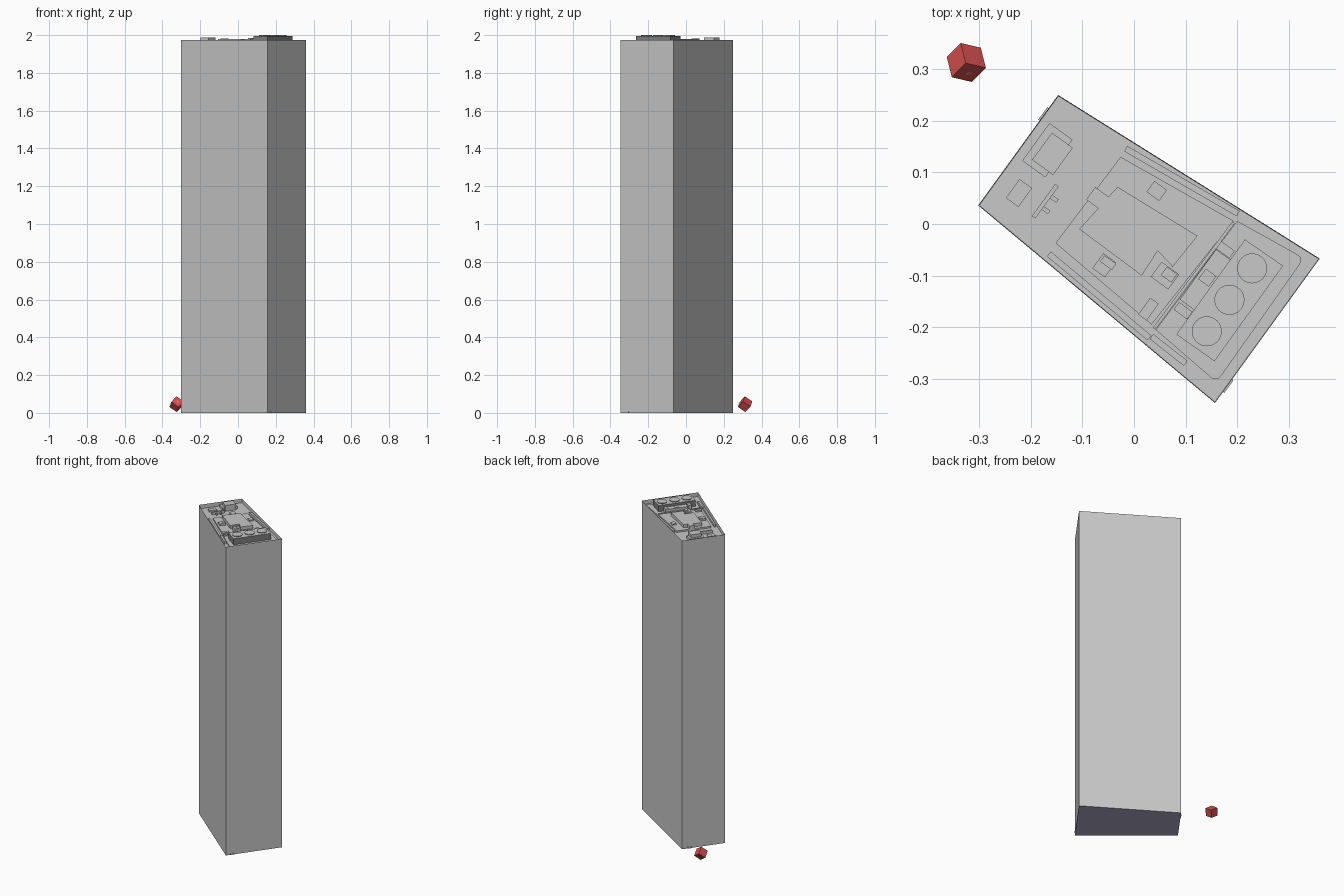
import bpy, bmesh, math
from mathutils import Matrix, Vector

cube = bpy.data.objects.get("Cube")
if cube:
    bpy.data.objects.remove(cube, do_unlink=True)


def material(name, rgb):
    m = bpy.data.materials.new(name)
    m.use_nodes = True
    m.diffuse_color = (*rgb, 1)
    m.node_tree.nodes["Principled BSDF"].inputs["Base Color"].default_value = (*rgb, 1)
    return m


GREY = material("concrete grey", (0.58, 0.58, 0.58))
DARK = material("dark grey", (0.22, 0.22, 0.22))
BASE = material("bluish grey", (0.43, 0.41, 0.58))
RED = material("red", (0.68, 0.08, 0.08))
PALE = material("light red", (0.95, 0.2, 0.2))
DECK, RIM = 1.95, 1.975
TURN = math.radians(54)      # direction of the short walls


def finish(name, bm, mat):
    bmesh.ops.recalc_face_normals(bm, faces=bm.faces)
    me = bpy.data.meshes.new(name)
    bm.to_mesh(me)
    bm.free()
    me.materials.append(mat)
    ob = bpy.data.objects.new(name, me)
    bpy.context.collection.objects.link(ob)
    return ob


def paint(ob, mat, rule):
    """Give mat to the faces whose normal meets the rule."""
    ob.data.materials.append(mat)
    for p in ob.data.polygons:
        if rule(p.normal):
            p.material_index = 1


def prism(name, pts, z0, z1, sink=0):
    """Upright prism; sink lowers an inset top to leave a parapet."""
    bm = bmesh.new()
    base = bm.faces.new([bm.verts.new((x, y, z0)) for x, y in pts])
    ext = bmesh.ops.extrude_face_region(bm, geom=[base], use_keep_orig=True)["geom"]
    top = [g for g in ext if isinstance(g, bmesh.types.BMFace)]
    verts = [g for g in ext if isinstance(g, bmesh.types.BMVert)]
    bmesh.ops.translate(bm, verts=verts, vec=(0, 0, z1 - z0))
    bmesh.ops.recalc_face_normals(bm, faces=bm.faces)
    if sink:
        bmesh.ops.inset_region(bm, faces=top, thickness=0.002)
        bmesh.ops.translate(bm, verts=top[0].verts, vec=(0, 0, -sink))
    return finish(name, bm, GREY)


def box(name, x, y, length, width, top, bottom=DECK, turn=TURN):
    """Box with its length along the short walls."""
    u = Vector((math.cos(turn), math.sin(turn))) * length / 2
    v = Vector((math.sin(turn), -math.cos(turn))) * width / 2
    c = Vector((x, y))
    return prism(name, [c + u + v, c - u + v, c - u - v, c + u - v], bottom, top)


def strip(name, a, b, width, top):
    a, b = Vector(a), Vector(b)
    d, m = b - a, (a + b) / 2
    return box(name, m.x, m.y, d.length, width, top, turn=math.atan2(d.y, d.x))


# Tower shaft with sunken roof and a bluish underside
back, right, front, left = (-0.147, 0.25), (-0.302, 0.036), (0.157, -0.347), (0.36, -0.067)
tower = prism("tower", [back, right, front, left], 0, RIM, RIM - DECK)
paint(tower, BASE, lambda n: n.z < -0.9)

# Low doorsteps at the foot of both short walls
box("back_doorstep", -0.1745, 0.2125, 0.03, 0.006, 0.008, 0)
box("front_doorstep", 0.1815, -0.3135, 0.03, 0.006, 0.008, 0)

# Central raised roof and its plant block
prism("roof_platform", [(-0.026, 0.13), (0.193, 0.006), (0.034, -0.195), (-0.152, -0.037)], DECK, 1.96)
prism("plant_block", [(-0.032, 0.072), (0.123, -0.023), (0.075, -0.083), (0.046, -0.052),
                      (0.015, -0.1), (-0.106, -0.01)], DECK, 1.98)
for i, (x, y, l, w, z) in enumerate([
        (0.044, 0.064, 0.026, 0.03, 1.968), (-0.071, 0.05, 0.03, 0.032, 1.982),
        (-0.058, -0.08, 0.036, 0.03, 1.972), (0.06, -0.1, 0.036, 0.042, 1.98),
        (0.068, -0.098, 0.02, 0.025, 1.984), (0.028, -0.165, 0.04, 0.02, 1.968),
        (-0.05, -0.075, 0.015, 0.028, 1.975)]):
    box(f"roof_unit_{i + 1}", x, y, l, w, z)

# Units on the right end of the roof
box("cooler_base", -0.168, 0.143, 0.09, 0.055, 1.968)
box("cooler_top", -0.158, 0.136, 0.065, 0.05, 1.988)
box("small_unit", -0.223, 0.06, 0.045, 0.03, 1.96)
box("screen", -0.172, 0.044, 0.077, 0.008, 1.968)
for s in (-1, 1):
    box("screen_foot", -0.163 + 0.008 * s, 0.038 + 0.011 * s, 0.008, 0.016, 1.96)

# Ducts along the long walls and the dividing wall
strip("back_duct", (-0.016, 0.146), (0.202, 0.02), 0.012, 1.965)
strip("front_duct", (-0.165, -0.058), (0.03, -0.221), 0.012, 1.965)
strip("corner_duct", (0.034, -0.218), (0.1, -0.27), 0.012, 1.965)
strip("dividing_wall", (0.193, 0.003), (0.039, -0.203), 0.006, 1.965)

# Penthouse with dark walls on a low slab with clipped corners
prism("penthouse_slab", [(0.2, 0.006), (0.315, -0.058), (0.324, -0.065), (0.322, -0.077),
                         (0.17, -0.293), (0.163, -0.3), (0.152, -0.3), (0.042, -0.205)], DECK, 1.957)
penthouse = prism("penthouse", [(0.215, -0.03), (0.289, -0.081), (0.156, -0.266),
                                (0.082, -0.214)], DECK, 1.996)
paint(penthouse, DARK, lambda n: abs(n.z) < 0.5)
box("penthouse_annex", 0.138, -0.108, 0.12, 0.035, 1.98)
box("annex_vent", 0.142, -0.104, 0.025, 0.025, 1.983)
for x, y in ((0.177, -0.05), (0.095, -0.168)):
    box("annex_end", x, y, 0.018, 0.032, 1.985)
for i in range(3):
    bm = bmesh.new()
    at = Matrix.Translation((0.229 - 0.044 * i, -0.086 - 0.061 * i, 1.995))
    bmesh.ops.create_cone(bm, cap_ends=True, segments=32, radius1=0.029, radius2=0.029,
                          depth=0.01, matrix=at)
    paint(finish(f"fan_{i + 1}", bm, GREY), DARK, lambda n: abs(n.z) < 0.5)

# Tilted red cube balanced on a corner, with a round pale spot
SIDE = 0.0485
a = Vector((-5, 20, -14)).normalized()
c = a.cross(Vector((20, -4, -14.5))).normalized()
b = c.cross(a)
pose = Matrix((a, b, c)).transposed().to_4x4()
pose.translation = (-0.325, 0.313, 0.046)
bm = bmesh.new()
bmesh.ops.create_cube(bm, size=SIDE)
finish("red_cube", bm, RED).matrix_world = pose
bm = bmesh.new()
bmesh.ops.create_cone(bm, cap_ends=True, segments=24, radius1=0.007, radius2=0.007, depth=0.002)
spot = finish("cube_spot", bm, PALE)
spot.matrix_world = pose @ Matrix.Translation((-SIDE / 2, 0, 0)) @ Matrix.Rotation(math.pi / 2, 4, "Y")
